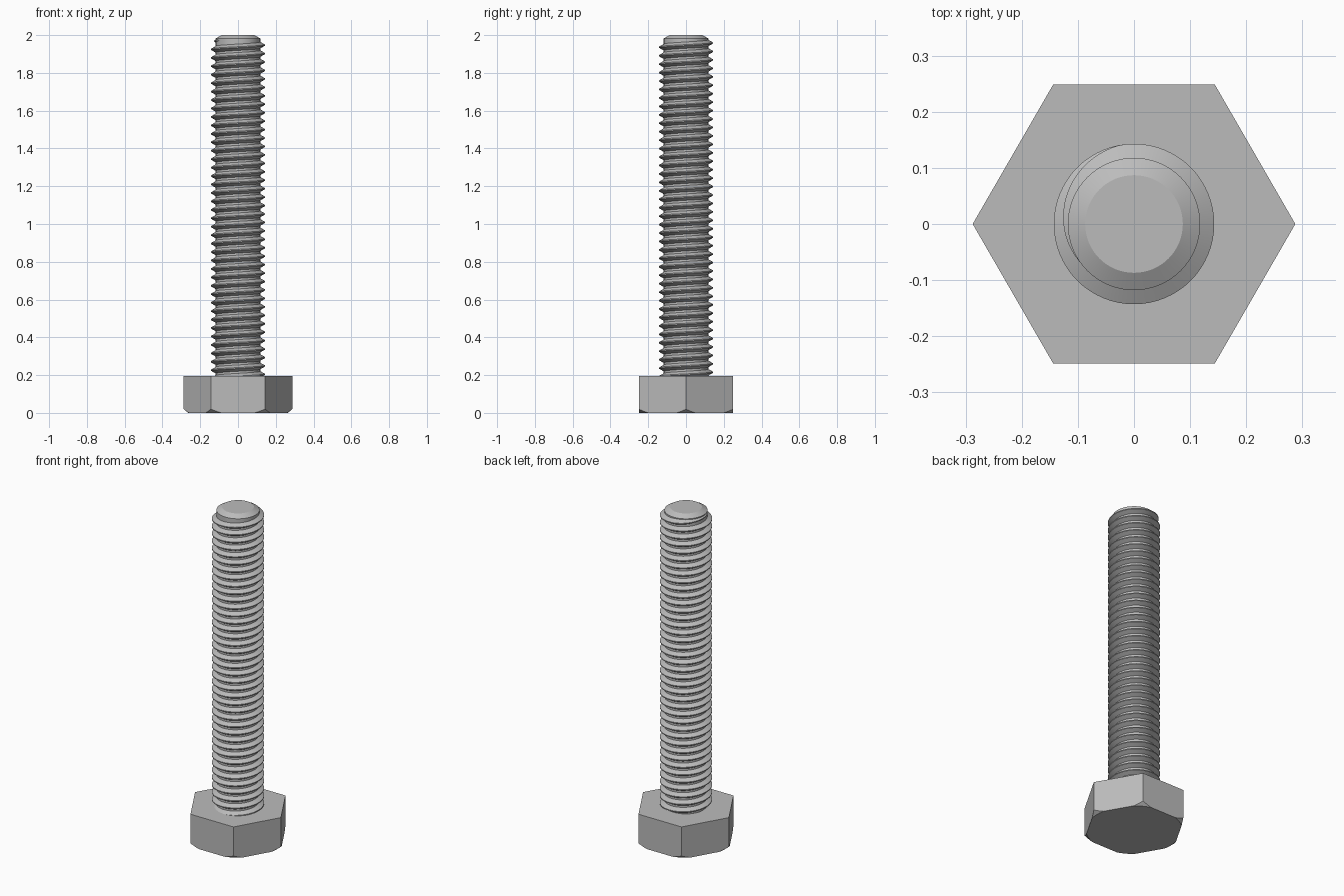
import bpy
import bmesh
from math import cos, sin, pi, radians

if "Cube" in bpy.data.objects:
    bpy.data.objects.remove(bpy.data.objects["Cube"])

HEAD_H, APOTHEM = 0.196, 0.249
ROOT_R, CREST_R, PITCH = 0.118, 0.143, 0.0447
SEGMENTS = 64

steel = bpy.data.materials.new("steel_grey")
steel.use_nodes = True
grey = (0.5, 0.5, 0.5, 1)
steel.diffuse_color = grey
steel.node_tree.nodes["Principled BSDF"].inputs["Base Color"].default_value = grey


def make_object(name, bm):
    bmesh.ops.recalc_face_normals(bm, faces=bm.faces)
    mesh = bpy.data.meshes.new(name)
    bm.to_mesh(mesh)
    bm.free()
    mesh.materials.append(steel)
    obj = bpy.data.objects.new(name, mesh)
    bpy.context.collection.objects.link(obj)
    return obj


def smooth(obj):
    bpy.ops.object.select_all(action="DESELECT")
    obj.select_set(True)
    bpy.context.view_layer.objects.active = obj
    bpy.ops.object.shade_smooth_by_angle(angle=radians(25))


def lathe(name, profile, segments):
    """Closed solid turned around z from (radius, height) points."""
    bm = bmesh.new()
    rings = [[bm.verts.new((r * cos(2 * pi * i / segments), r * sin(2 * pi * i / segments), z))
              for i in range(segments)] for r, z in profile]
    for low, high in zip(rings, rings[1:]):
        for i in range(segments):
            j = (i + 1) % segments
            bm.faces.new((low[i], low[j], high[j], high[i]))
    bm.faces.new(rings[0])
    bm.faces.new(rings[-1])
    return make_object(name, bm)


# Hexagonal head, its lower corners trimmed by a cone
corner = APOTHEM / cos(pi / 6)
head = lathe("hex_head", [(corner, 0), (corner, HEAD_H)], 6)
cone = lathe("head_chamfer_cutter", [(0.204, -0.05), (0.564, 0.25)], 96)
cone.hide_render = True
cone.hide_viewport = True
trim = head.modifiers.new("corner_chamfer", "BOOLEAN")
trim.operation = "INTERSECT"
trim.solver = "EXACT"
trim.object = cone
bpy.context.view_layer.objects.active = head
bpy.ops.object.modifier_apply(modifier=trim.name)
bpy.data.objects.remove(cone)
smooth(head)

# Shank core with a chamfered tip
core = lathe("shank_core", [(ROOT_R, HEAD_H - 0.05), (ROOT_R, 1.982), (0.087, 2)], SEGMENTS)
smooth(core)

# Right-handed thread ridge, fading into the core at the tip
LAST_CREST = 1.947
turns = int((LAST_CREST - HEAD_H) / PITCH) + 1
fade_from, fade_to = 100 / 360, 220 / 360
steps = int((turns + fade_to) * SEGMENTS)
half_crest, half_root = PITCH / 16, PITCH * 0.39
bm = bmesh.new()
sections = []
for s in range(steps + 1):
    turn = s / SEGMENTS - turns
    angle = 2 * pi * turn
    z = LAST_CREST + PITCH * turn
    fade = min(1, max(0, (fade_to - turn) / (fade_to - fade_from)))
    crest = ROOT_R - 0.001 + (CREST_R - ROOT_R + 0.001) * fade
    width = half_crest + (half_root - half_crest) * fade
    section = [(ROOT_R - 0.001, -width), (crest, -half_crest), (crest, half_crest), (ROOT_R - 0.001, width)]
    sections.append([bm.verts.new((r * cos(angle), r * sin(angle), z + dz)) for r, dz in section])
for a, b in zip(sections, sections[1:]):
    for k in range(4):
        n = (k + 1) % 4
        bm.faces.new((a[k], b[k], b[n], a[n]))
bm.faces.new(sections[0])
bm.faces.new(sections[-1])
smooth(make_object("thread", bm))
